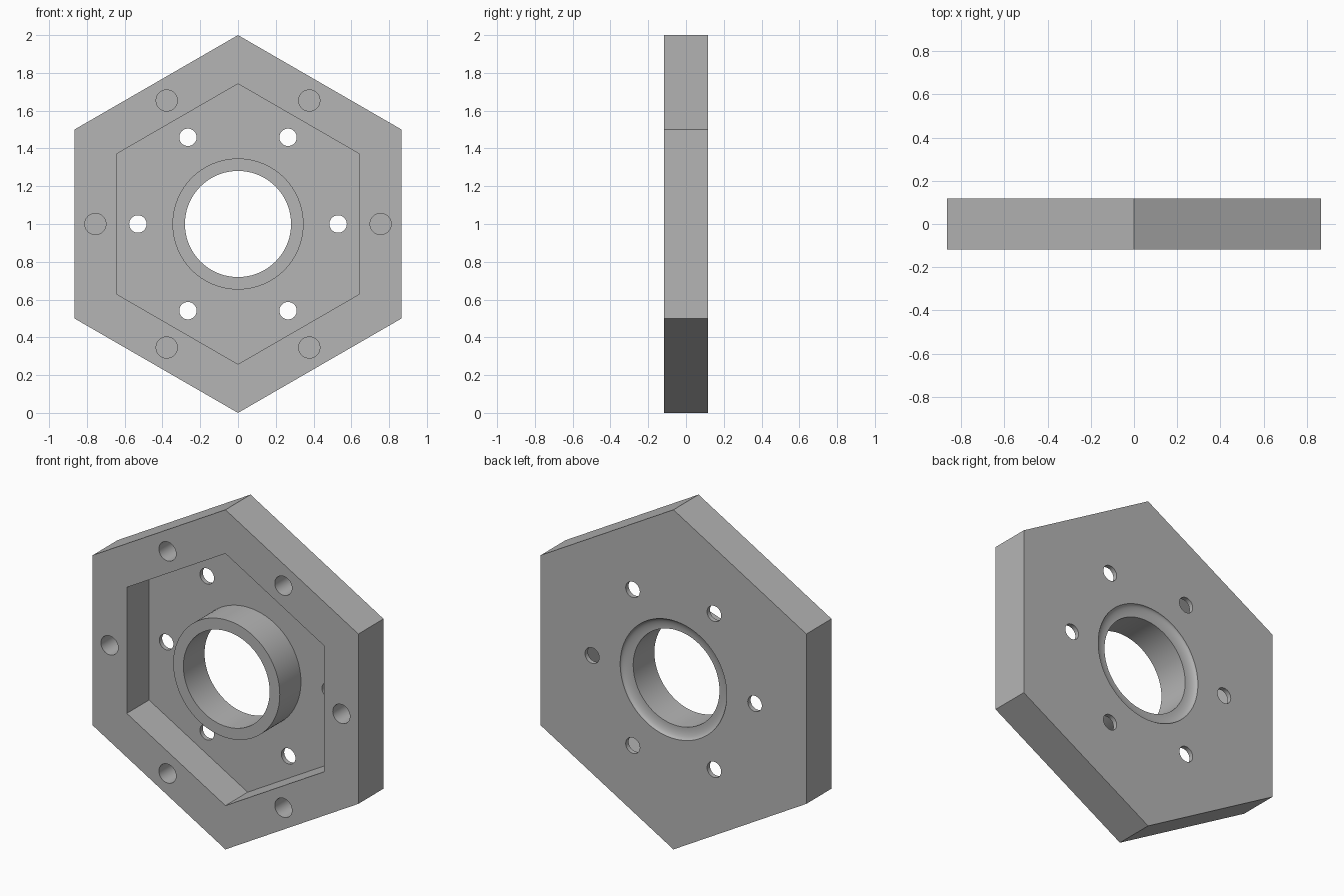
import bpy, bmesh, math

cube = bpy.data.objects.get("Cube")
if cube:
    bpy.data.objects.remove(cube, do_unlink=True)

HALF = 0.117      # half thickness of the plate
FLOOR = 0.09      # pocket floor position
BORE, HUB = 0.281, 0.347

grey = bpy.data.materials.new("plain grey")
grey.use_nodes = True
grey.diffuse_color = (0.46, 0.46, 0.46, 1)
grey.node_tree.nodes["Principled BSDF"].inputs["Base Color"].default_value = grey.diffuse_color


def add_turned(bm, profile, sides, cx=0, cz=1):
    """Closed solid along y from (radius, y) rings, with a corner at the top."""
    rings = []
    for r, y in profile:
        angles = [math.pi / 2 + math.tau * i / sides for i in range(sides)]
        rings.append([bm.verts.new((cx + r * math.cos(a), y, cz + r * math.sin(a))) for a in angles])
    for a, b in zip(rings, rings[1:]):
        for i in range(sides):
            j = (i + 1) % sides
            bm.faces.new((a[i], a[j], b[j], b[i]))
    bm.faces.new(rings[0])
    bm.faces.new(rings[-1])


def make_object(name, bm):
    bmesh.ops.recalc_face_normals(bm, faces=bm.faces)
    mesh = bpy.data.meshes.new(name)
    bm.to_mesh(mesh)
    bm.free()
    mesh.materials.append(grey)
    obj = bpy.data.objects.new(name, mesh)
    bpy.context.collection.objects.link(obj)
    return obj


def solid(name, profile, sides):
    bm = bmesh.new()
    add_turned(bm, profile, sides)
    return make_object(name, bm)


def combine(target, tool, operation):
    tool.hide_render = True
    mod = target.modifiers.new(tool.name, 'BOOLEAN')
    mod.operation, mod.object, mod.solver = operation, tool, 'EXACT'
    bpy.context.view_layer.objects.active = target
    bpy.ops.object.modifier_apply(modifier=mod.name)
    bpy.data.objects.remove(tool, do_unlink=True)


# Hexagonal body with a hexagonal pocket open to the front
housing = solid("hexagonal_housing", [(1, -HALF), (1, HALF)], 6)
combine(housing, solid("pocket_cutter", [(0.742, -0.3), (0.742, FLOOR)], 6), 'DIFFERENCE')

# Central hub standing on the pocket floor
combine(housing, solid("hub", [(HUB, -HALF + 0.01), (HUB, FLOOR + 0.01)], 96), 'UNION')

# Bore with a concave recess at the back
cove = []
for k in range(11):
    t = math.pi / 2 * k / 10
    cove.append((BORE + (HUB - BORE) * math.sin(t), HALF - (HALF - FLOOR) * math.cos(t)))
cutters = bmesh.new()
add_turned(cutters, [(BORE, -0.3)] + cove + [(HUB, 0.3)], 96)

# Six through holes in the floor and six blind holes in the rim
for k in range(6):
    a = math.tau * k / 6
    for dist, r, end in ((0.53, 0.046, 0.3), (0.755, 0.056, 0.07)):
        add_turned(cutters, [(r, -0.3), (r, end)], 40,
                   dist * math.cos(a), 1 + dist * math.sin(a))
combine(housing, make_object("hole_cutters", cutters), 'DIFFERENCE')

# Smooth round walls, sharp edges kept
bpy.ops.object.select_all(action='DESELECT')
housing.select_set(True)
bpy.context.view_layer.objects.active = housing
bpy.ops.object.shade_smooth_by_angle(angle=math.radians(30))
